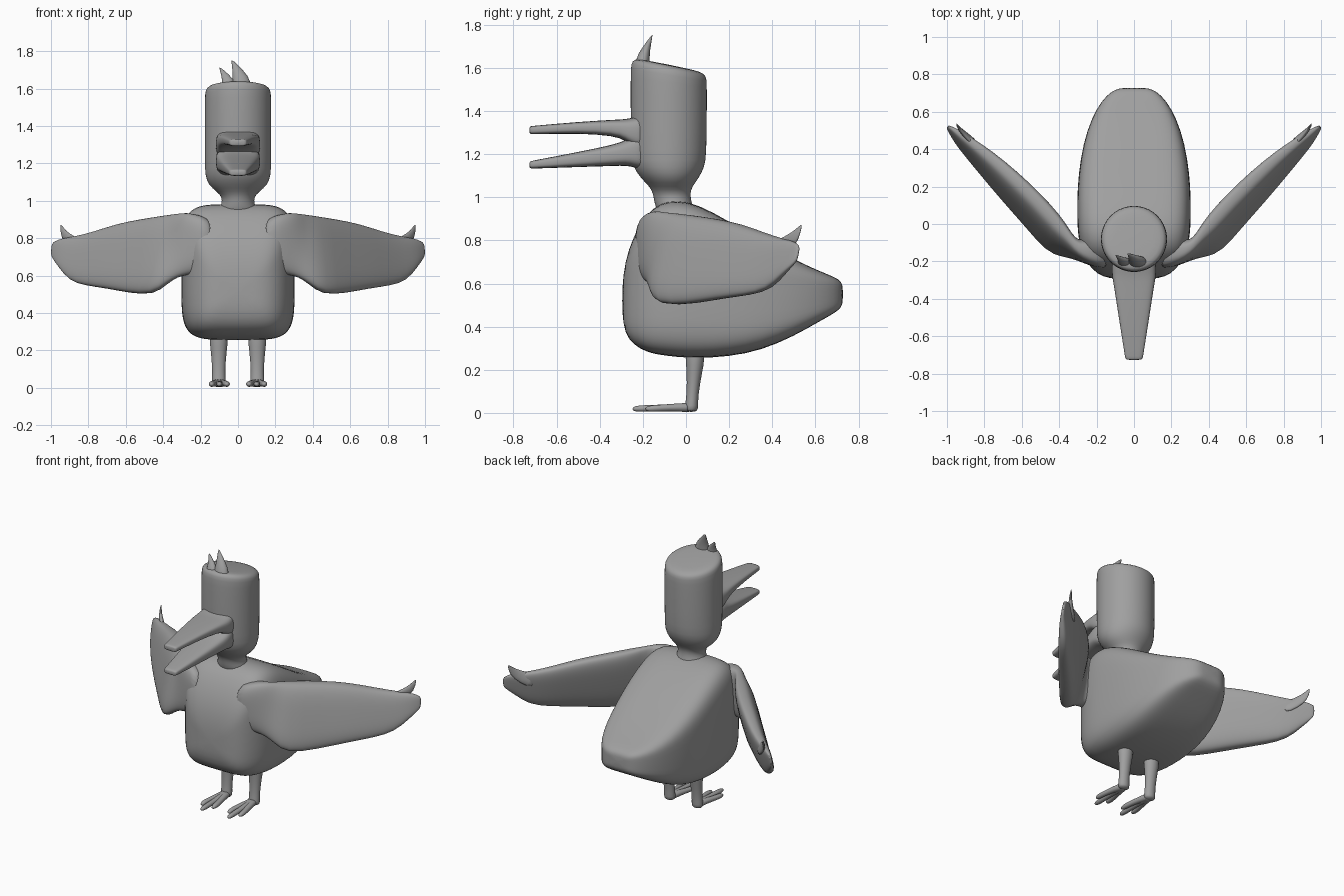
import bpy, bmesh, math
from mathutils import Vector

grey = bpy.data.materials.new("plain grey")
grey.diffuse_color = (0.35, 0.35, 0.35, 1)


def loft(name, rings, power=2.0, seg=20, levels=1):
    """Skin superellipse rings (centre, half axis u, half axis v), capped at both ends."""
    bm = bmesh.new()
    loops = []
    for c, u, v in rings:
        c, u, v = Vector(c), Vector(u), Vector(v)
        loop = []
        for i in range(seg):
            a = 2 * math.pi * (i + 0.5) / seg
            ca, sa = math.cos(a), math.sin(a)
            p = math.copysign(abs(ca) ** (2 / power), ca)
            q = math.copysign(abs(sa) ** (2 / power), sa)
            loop.append(bm.verts.new(c + u * p + v * q))
        loops.append(loop)
    for a, b in zip(loops, loops[1:]):
        for i in range(seg):
            j = (i + 1) % seg
            bm.faces.new((a[i], a[j], b[j], b[i]))
    bm.faces.new(loops[0])
    bm.faces.new(loops[-1])
    bmesh.ops.recalc_face_normals(bm, faces=bm.faces)
    for f in bm.faces:
        f.smooth = True
    me = bpy.data.meshes.new(name)
    bm.to_mesh(me)
    bm.free()
    me.materials.append(grey)
    ob = bpy.data.objects.new(name, me)
    bpy.context.collection.objects.link(ob)
    if levels:
        m = ob.modifiers.new("smooth", 'SUBSURF')
        m.levels = m.render_levels = levels
    return ob


def along_y(rows, x=0):
    """Rings facing y from rows of (y, low z, high z, half width)."""
    return [((x, y, (a + b) / 2), (w, 0, 0), (0, 0, (b - a) / 2)) for y, a, b, w in rows]


def along_z(rows, x=0):
    """Rings facing z from rows of (z, centre y, half width, half depth, tilt)."""
    return [((x, y, z), (w, 0, 0), (0, d, t)) for z, y, w, d, t in rows]


def spike(name, points, radii, flat=(1, 0, 0), thin=0.5):
    """Flattened tapering blade through points."""
    pts = [Vector(p) for p in points]
    rings = []
    for i, (p, r) in enumerate(zip(pts, radii)):
        d = (pts[min(i + 1, len(pts) - 1)] - pts[max(i - 1, 0)]).normalized()
        u = Vector(flat)
        u = (u - d * u.dot(d)).normalized()
        rings.append((p, u * r, d.cross(u) * r * thin))
    return loft(name, rings, 2, 10)


# Boxy body, rounded at the chest and tapering back into the tail
loft("body", along_y([
    (-0.296, 0.46, 0.58, 0.09), (-0.284, 0.37, 0.70, 0.165), (-0.245, 0.315, 0.82, 0.225),
    (-0.18, 0.28, 0.925, 0.268), (-0.12, 0.268, 0.975, 0.289), (-0.04, 0.258, 0.988, 0.302),
    (0.05, 0.253, 0.97, 0.305),
    (0.20, 0.26, 0.89, 0.303), (0.35, 0.29, 0.795, 0.287), (0.50, 0.355, 0.712, 0.253),
    (0.62, 0.425, 0.657, 0.20), (0.69, 0.463, 0.63, 0.145), (0.72, 0.488, 0.61, 0.10),
    (0.728, 0.515, 0.585, 0.06)]), power=5, seg=32)

# Neck and cylindrical head with a sloping crown
loft("head", along_z([
    (0.90, -0.04, 0.11, 0.08, 0), (0.96, -0.055, 0.10, 0.088, 0), (0.985, -0.062, 0.088, 0.086, 0),
    (1.02, -0.067, 0.085, 0.087, 0), (1.05, -0.07, 0.115, 0.10, 0),
    (1.085, -0.075, 0.16, 0.132, 0),
    (1.14, -0.08, 0.177, 0.168, 0), (1.20, -0.08, 0.178, 0.176, 0),
    (1.40, -0.08, 0.178, 0.178, 0), (1.55, -0.08, 0.178, 0.178, -0.025),
    (1.59, -0.08, 0.176, 0.176, -0.033), (1.608, -0.08, 0.160, 0.160, -0.033),
    (1.615, -0.08, 0.125, 0.125, -0.025)]), seg=28)

# Open beak
loft("upper_beak", along_y([
    (-0.16, 1.21, 1.39, 0.115), (-0.235, 1.225, 1.372, 0.12), (-0.28, 1.262, 1.362, 0.118),
    (-0.33, 1.285, 1.36, 0.108),
    (-0.50, 1.297, 1.35, 0.082), (-0.70, 1.292, 1.332, 0.05), (-0.72, 1.292, 1.33, 0.047),
    (-0.727, 1.297, 1.325, 0.038)]), power=3.5)
loft("lower_beak", along_y([
    (-0.16, 1.11, 1.30, 0.11), (-0.235, 1.138, 1.29, 0.12), (-0.28, 1.147, 1.265, 0.118),
    (-0.33, 1.145, 1.245, 0.108),
    (-0.50, 1.14, 1.21, 0.082), (-0.70, 1.133, 1.172, 0.05), (-0.72, 1.133, 1.168, 0.047),
    (-0.727, 1.138, 1.162, 0.038)]), power=3.5)

# Crest feathers on the forehead
spike("crest_middle", [(0.02, -0.215, 1.48), (0.025, -0.205, 1.63), (0.0, -0.185, 1.69),
                       (-0.035, -0.155, 1.755)], [0.06, 0.06, 0.03, 0.003], thin=0.65)
spike("crest_side", [(-0.04, -0.215, 1.50), (-0.045, -0.21, 1.62), (-0.065, -0.19, 1.665),
                     (-0.10, -0.165, 1.715)], [0.05, 0.046, 0.022, 0.003], thin=0.65)

# Wing stations: outer x, y, inner x, y, low z, high z, thickness, lean
wing = [(0.12, -0.245, 0.14, -0.06, 0.62, 0.90, 1, 0), (0.20, -0.236, 0.22, -0.07, 0.61, 0.925, 1, 0),
        (0.27, -0.215, 0.28, -0.08, 0.603, 0.938, 0.9, 0.1),
        (0.33, -0.195, 0.31, -0.07, 0.592, 0.932, 0.75, 0.3),
        (0.39, -0.183, 0.35, -0.01, 0.555, 0.927, 0.62, 0.5),
        (0.47, -0.165, 0.39, 0.06, 0.495, 0.92, 0.62, 0.5),
        (0.60, -0.01, 0.50, 0.18, 0.505, 0.902, 0.62, 0.5),
        (0.72, 0.125, 0.62, 0.29, 0.53, 0.878, 0.62, 0.5),
        (0.83, 0.26, 0.75, 0.395, 0.545, 0.835, 0.62, 0.5),
        (0.91, 0.36, 0.86, 0.465, 0.57, 0.81, 0.62, 0.5),
        (0.965, 0.435, 0.93, 0.505, 0.645, 0.80, 0.62, 0.5),
        (0.99, 0.485, 0.975, 0.525, 0.685, 0.785, 0.62, 0.5),
        (1.003, 0.51, 0.995, 0.53, 0.71, 0.77, 0.62, 0.5)]

for side, s in (("left", 1), ("right", -1)):
    # Flat wing whose lower edge leans outward
    rings = []
    for a, b, c, d, lo, hi, thick, lean in wing:
        out = Vector(((a - c) / 2 * s, (b - d) / 2, 0))
        centre = Vector(((a + c) / 2 * s, (b + d) / 2, (lo + hi) / 2))
        rings.append((centre, out * thick, Vector((0, 0, (hi - lo) / 2)) - out * lean))
    loft("wing_" + side, rings, power=3.1, seg=24)
    spike("wing_feather_" + side, [(0.83 * s, 0.41, 0.74), (0.89 * s, 0.465, 0.78),
                                   (0.935 * s, 0.508, 0.82), (0.948 * s, 0.538, 0.875)],
          [0.045, 0.042, 0.028, 0.003], flat=(0.6 * s, 0.7, 0), thin=0.4)

    # Leg and ankle
    loft("leg_" + side, along_z([
        (0.34, 0.04, 0.05, 0.045, 0), (0.24, 0.042, 0.051, 0.046, 0), (0.20, 0.04, 0.044, 0.038, 0),
        (0.08, 0.03, 0.034, 0.027, 0), (0.03, 0.025, 0.04, 0.033, 0), (0.003, 0.025, 0.036, 0.03, 0)],
        x=0.103 * s), seg=12)
    # Three long toes
    for toe, dx, end in (("inner", -0.037, -0.19), ("middle", 0, -0.25), ("outer", 0.037, -0.19)):
        x = 0.1 * s
        spike(f"toe_{toe}_{side}", [(x, 0.04, 0.024), (x + dx * 0.5, -0.04, 0.026),
                                    (x + dx, -0.12, 0.022), (x + dx * 1.1, end + 0.03, 0.02),
                                    (x + dx * 1.1, end, 0.018)],
              [0.03, 0.021, 0.018, 0.019, 0.01], thin=0.9)
